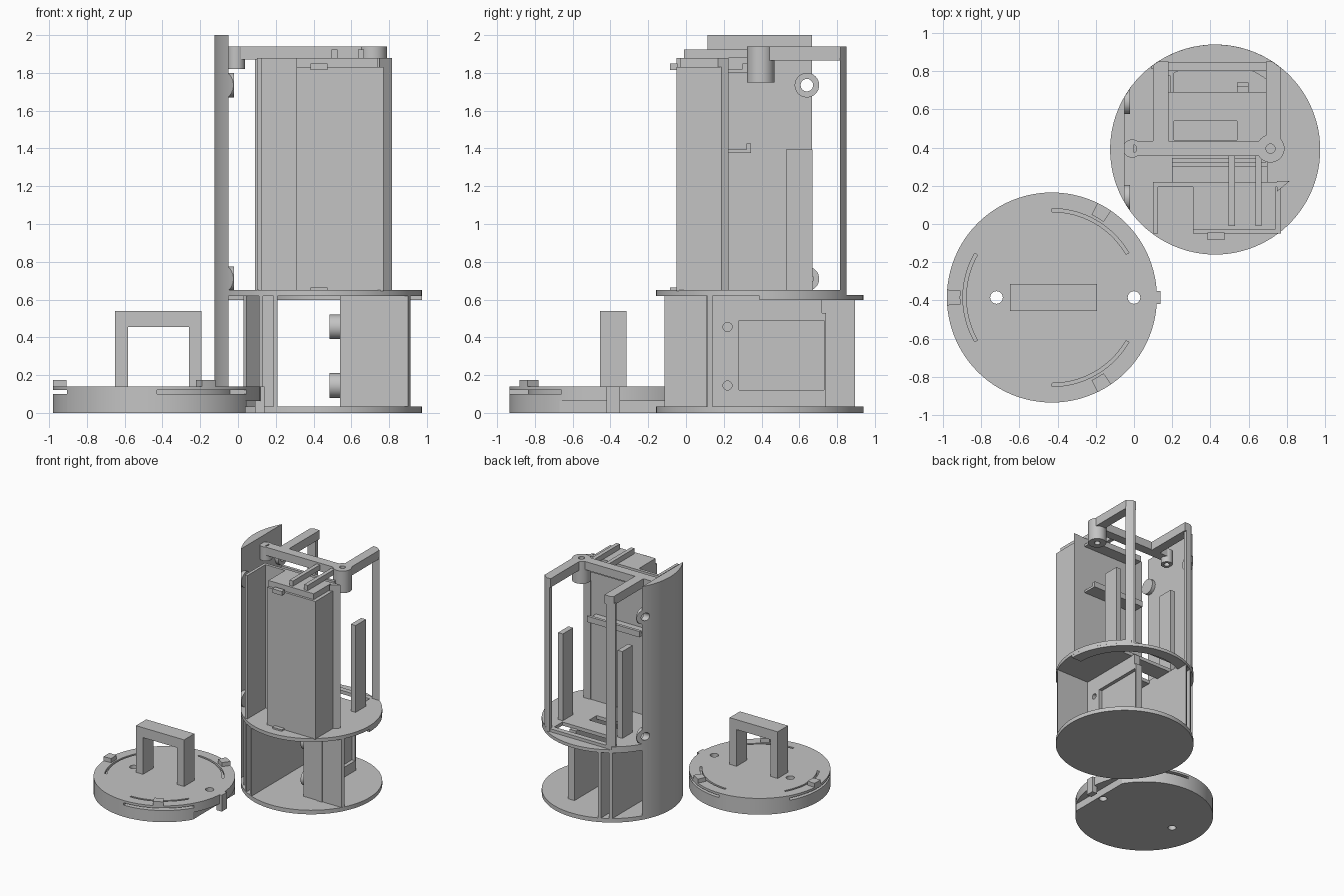
import bpy, bmesh, math

if "Cube" in bpy.data.objects:
    bpy.data.objects.remove(bpy.data.objects["Cube"])

grey = bpy.data.materials.new("plastic_grey")
grey.diffuse_color = (0.55, 0.55, 0.55, 1)
grey.use_nodes = True
grey.node_tree.nodes["Principled BSDF"].inputs["Base Color"].default_value = grey.diffuse_color
CX, CY, R = 0.425, 0.39, 0.55      # housing axis and radius
LX, LY = -0.43, -0.385             # lid axis


def finish(name, bm):
    bmesh.ops.recalc_face_normals(bm, faces=bm.faces)
    me = bpy.data.meshes.new(name)
    bm.to_mesh(me)
    bm.free()
    me.materials.append(grey)
    ob = bpy.data.objects.new(name, me)
    bpy.context.collection.objects.link(ob)
    return ob


def prism(name, pts, z0, z1):
    """Vertical extrusion of an xy outline."""
    bm = bmesh.new()
    f = bm.faces.new([bm.verts.new((x, y, z0)) for x, y in pts])
    up = bmesh.ops.extrude_face_region(bm, geom=[f])["geom"]
    bmesh.ops.translate(bm, vec=(0, 0, z1 - z0),
                        verts=[v for v in up if isinstance(v, bmesh.types.BMVert)])
    return finish(name, bm)


def box(name, x0, x1, y0, y1, z0, z1):
    return prism(name, [(x0, y0), (x1, y0), (x1, y1), (x0, y1)], z0, z1)


def arc(cx, cy, r, a0, a1, n=24):
    return [(cx + r * math.cos(math.radians(a0 + (a1 - a0) * i / n)),
             cy + r * math.sin(math.radians(a0 + (a1 - a0) * i / n))) for i in range(n + 1)]


def disc(name, cx, cy, r, z0, z1, n=96):
    return prism(name, arc(cx, cy, r, 0, 360, n)[:-1], z0, z1)


def ring(name, cx, cy, r0, r1, a0, a1, z0, z1):
    return prism(name, arc(cx, cy, r1, a0, a1) + arc(cx, cy, r0, a1, a0), z0, z1)


def rod_x(name, x0, x1, y, z, r, n=32):
    """Cylinder lying along x."""
    ob = disc(name, 0, 0, r, x0, x1, n)
    for v in ob.data.vertices:
        a, b, c = v.co
        v.co = (c, y + a, z + b)
    ob.data.update()
    return ob


def cut(ob, cutters, op='DIFFERENCE'):
    for c in cutters:
        c.hide_render = True
        m = ob.modifiers.new("cut", 'BOOLEAN')
        m.operation, m.solver, m.object = op, 'EXACT', c
    bpy.context.view_layer.update()
    ev = ob.evaluated_get(bpy.context.evaluated_depsgraph_get())
    me = bpy.data.meshes.new_from_object(ev)
    ob.modifiers.clear()
    ob.data = me
    for c in cutters:
        bpy.data.objects.remove(c)


def clip(ob):
    """Trim a part to the round housing."""
    cut(ob, [disc("cut", CX, CY, R - 0.001, -0.5, 2.5)], 'INTERSECT')


# --- Lid with spring clips, chord step, screw holes and handle
lid = disc("lid", LX, LY, R, 0, 0.14)
cutters = [box("cut", 0.04, 0.3, -1, 0.3, -0.1, 0.063)]
cutters += [disc("cut", x, LY, 0.033, -0.1, 0.3, 32) for x in (-0.72, 0.0)]
for a in (60, 180, 300):
    cutters.append(ring("cut", LX, LY, 0.448, 0.6, a - 30, a + 30, 0.1, 0.12))
    cutters.append(ring("cut", LX, LY, 0.449, 0.466, a - 29.8, a + 29.8, 0.11, 0.2))
cut(lid, cutters)
for a in (60, 180, 300):
    ring("clip_lug", LX, LY, 0.48, 0.55, a - 4.3, a + 4.3, 0.121, 0.175)
box("lid_key", 0.09, 0.14, -0.42, -0.35, 0, 0.14)
for x in (-0.65, -0.26):
    box("handle_leg", x, x + 0.067, -0.455, -0.315, 0.138, 0.455)
box("handle_grip", -0.65, -0.193, -0.455, -0.315, 0.455, 0.54)

# --- Base and middle plates
disc("base_plate", CX, CY, R, 0, 0.035)
plate = disc("middle_plate", CX, CY, R, 0.62, 0.65)
cut(plate, [box("cut", -0.3, 1.2, 0.845, 1.2, 0.5, 0.8),
            box("cut", 0.21, 0.54, 0.44, 0.54, 0.5, 0.8),
            box("cut", 0.18, 0.69, 0.69, 0.80, 0.5, 0.8)])
ring("back_rim", CX, CY, 0.455, R, 0, 150, 0.597, 0.624)

# --- Tall solid side shell, flat inside, with screw holes
half = math.degrees(math.acos(0.475 / R))
shell = prism("side_shell", arc(CX, CY, R, 180 - half, 180 + half), 0.0, 2.0)
cut(shell, [rod_x("cut", -0.3, 0.1, 0.64, z, 0.033) for z in (0.71, 1.735)])
for z in (0.71, 1.735):
    boss = rod_x("shell_boss", -0.051, -0.02, 0.64, z, 0.065)
    cut(boss, [rod_x("cut", -0.3, 0.1, 0.64, z, 0.033)])
    clip(boss)
    clip(rod_x("shell_boss", -0.051, -0.02, 0.14, z, 0.065))

# --- Lower compartment: partitions, slanted wall, board wall, end panel
prism("slanted_wall", [(0.03, 0.03), (0.045, 0.015), (0.125, 0.10), (0.11, 0.12)], 0.03, 0.625)
for x in (0.11, 0.188):
    clip(box("lower_partition", x, x + 0.022, -0.2, 1.0, 0.03, 0.622))
box("partition_web", 0.12, 0.2, 0.40, 0.42, 0.03, 0.625)
board = box("board_wall", 0.54, 0.60, 0.135, 0.74, 0.03, 0.53)
cut(board, [box("cut", 0.57, 0.8, 0.28, 0.73, 0.12, 0.49)]
    + [rod_x("cut", 0.4, 0.8, 0.22, z, 0.024) for z in (0.145, 0.455)])
box("board_wall_top", 0.54, 0.60, 0.135, 0.72, 0.53, 0.625)
for z in (0.145, 0.455):
    rod_x("board_standoff", 0.485, 0.541, 0.22, z, 0.065)
clip(box("end_panel", 0.54, 0.93, 0.115, 0.14, 0.03, 0.622))
box("panel_rib", 0.67, 0.72, 0.108, 0.12, 0.03, 0.622)

# --- Upper electronics box with recess at its left and flange at its right
box("upper_box", 0.31, 0.77, -0.05, 0.20, 0.645, 1.83)
box("upper_box_cap", 0.31, 0.74, -0.03, 0.20, 1.83, 1.88)
box("recess_back", 0.12, 0.75, 0.195, 0.22, 0.645, 1.88)
box("recess_side", 0.10, 0.125, -0.05, 0.22, 0.645, 1.88)
prism("side_flange", [(0.75, 0.17), (0.815, 0.225), (0.75, 0.225)], 0.645, 1.88)
for z in (0.65, 1.815):
    box("cover_clip", 0.385, 0.475, -0.085, -0.045, z, z + (0.013 if z < 1 else 0.035))
for x in (0.495, 0.635):
    box("top_strip", x, x + 0.033, -0.01, 0.355, 1.88, 1.925)

# --- Channel shelves on the back of the box
for z, y1 in ((1.375, 0.345), (1.80, 0.325)):
    box("shelf", 0.2, 0.70, 0.215, y1, z, z + 0.02)
    box("shelf_lip", 0.2, 0.70, y1 - 0.025, y1, z, z + 0.05)

# --- Top bracket with bosses, arms and rear posts
bar = box("top_bar", -0.01, 0.715, 0.355, 0.435, 1.87, 1.94)
boss_l = disc("left_boss", -0.01, 0.395, 0.048, 1.82, 1.94, 32)
boss_r = disc("right_boss", 0.715, 0.395, 0.073, 1.75, 1.94, 40)
for ob in (bar, boss_l, boss_r):
    cut(ob, [disc("cut", x, 0.395, 0.024, 1.6, 2.1, 24) for x in (-0.01, 0.715)])
box("bracket_to_shell", -0.06, 0.0, 0.37, 0.42, 1.87, 1.94)
for x0, x1, p0, p1 in ((0.10, 0.18, 0.09, 0.165), (0.69, 0.77, 0.70, 0.775)):
    clip(box("bracket_arm", x0, x1, 0.43, 0.85, 1.865, 1.94))
    clip(box("rear_post", p0, p1, 0.815, 0.85, 0.6, 1.88))
# --- Rails that hold the rear module
for x in (0.135, 0.70):
    box("module_rail", x, x + 0.045, 0.53, 0.67, 0.645, 1.395)

# --- Smooth round walls, keep corners sharp
for ob in bpy.context.scene.objects:
    ob.select_set(True)
    bpy.context.view_layer.objects.active = ob
bpy.ops.object.shade_smooth_by_angle(angle=math.radians(30))
